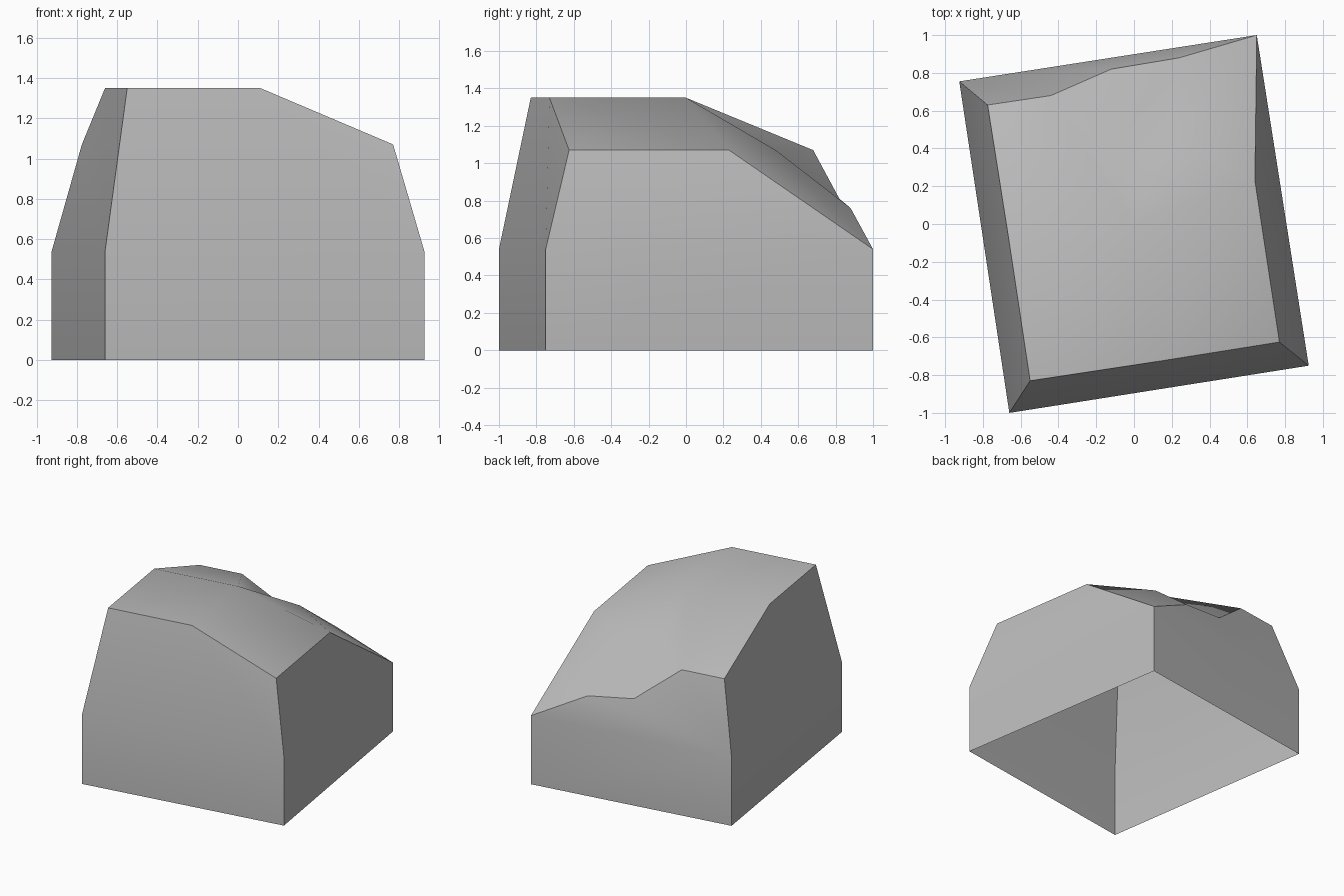
import bpy
import bmesh
from math import radians
from mathutils import Vector

default_cube = bpy.data.objects.get("Cube")
if default_cube:
    bpy.data.objects.remove(default_cube, do_unlink=True)


def flat_material(name, colour):
    material = bpy.data.materials.new(name)
    material.use_nodes = True
    material.diffuse_color = colour
    material.node_tree.nodes["Principled BSDF"].inputs["Base Color"].default_value = colour
    return material


# Twisted rectangular footprint, shared by the base and the shoulder rings
corners = {
    "front_right": (-0.66, -1.0),
    "front_left": (0.925, -0.75),
    "back_left": (0.65, 1.0),
    "back_right": (-0.925, 0.755),
}
HIGH, SLOPE, SHOULDER = 1.35, 1.07, 0.54

# Crown of the rock: high plateau, slope ring and broken back notch
crown = {
    "peak_front_right": (-0.55, -0.83, HIGH),
    "peak_front": (0.11, -0.73, HIGH),
    "peak_right": (-0.66, -0.1, HIGH),
    "peak_centre": (0, 0, HIGH),
    "slope_front_left": (0.77, -0.625, SLOPE),
    "slope_left": (0.64, 0.23, SLOPE),
    "slope_back_right": (-0.775, 0.63, SLOPE),
    "slope_back": (-0.44, 0.68, SLOPE),
    "notch_right": (-0.07, 0.44, SLOPE),
    "notch_left": (0.2, 0.48, SLOPE),
    "rim_right": (-0.12, 0.82, 0.81),
    "rim_left": (0.24, 0.88, 0.76),
}

bm = bmesh.new()
points = {name: bm.verts.new(Vector(place)) for name, place in crown.items()}
for name, (x, y) in corners.items():
    points["base_" + name] = bm.verts.new((x, y, 0))
    points["shoulder_" + name] = bm.verts.new((x, y, SHOULDER))


def face(*names):
    bm.faces.new([points[name] for name in names])


# Upright lower walls, open underneath
ring = list(corners)
for here, there in zip(ring, ring[1:] + ring[:1]):
    face("base_" + here, "base_" + there, "shoulder_" + there, "shoulder_" + here)

# Upper walls leaning inward
face("shoulder_front_right", "shoulder_front_left", "slope_front_left",
     "peak_front", "peak_front_right")
face("shoulder_front_left", "shoulder_back_left", "slope_left", "slope_front_left")
face("shoulder_back_left", "shoulder_back_right", "slope_back_right",
     "slope_back", "rim_right", "rim_left")
face("shoulder_back_right", "shoulder_front_right", "peak_front_right",
     "peak_right", "slope_back_right")

# Plateau and slopes
face("peak_front_right", "peak_front", "peak_centre", "peak_right")
face("peak_front", "slope_front_left", "slope_left", "peak_centre")
face("peak_right", "peak_centre", "slope_back", "slope_back_right")
face("peak_centre", "notch_right", "slope_back")
face("peak_centre", "notch_left", "notch_right")
face("peak_centre", "slope_left", "notch_left")

# Broken notch at the back
face("notch_right", "rim_right", "slope_back")
face("notch_right", "notch_left", "rim_left", "rim_right")
face("notch_left", "slope_left", "shoulder_back_left", "rim_left")

bmesh.ops.recalc_face_normals(bm, faces=bm.faces[:])
mesh = bpy.data.meshes.new("rock_block")
bm.to_mesh(mesh)
bm.free()
mesh.materials.append(flat_material("stone_grey", (0.5, 0.5, 0.5, 1)))

rock = bpy.data.objects.new("rock_block", mesh)
bpy.context.collection.objects.link(rock)
bpy.ops.object.select_all(action="DESELECT")
rock.select_set(True)
bpy.context.view_layer.objects.active = rock
bpy.ops.object.shade_smooth_by_angle(angle=radians(30))
